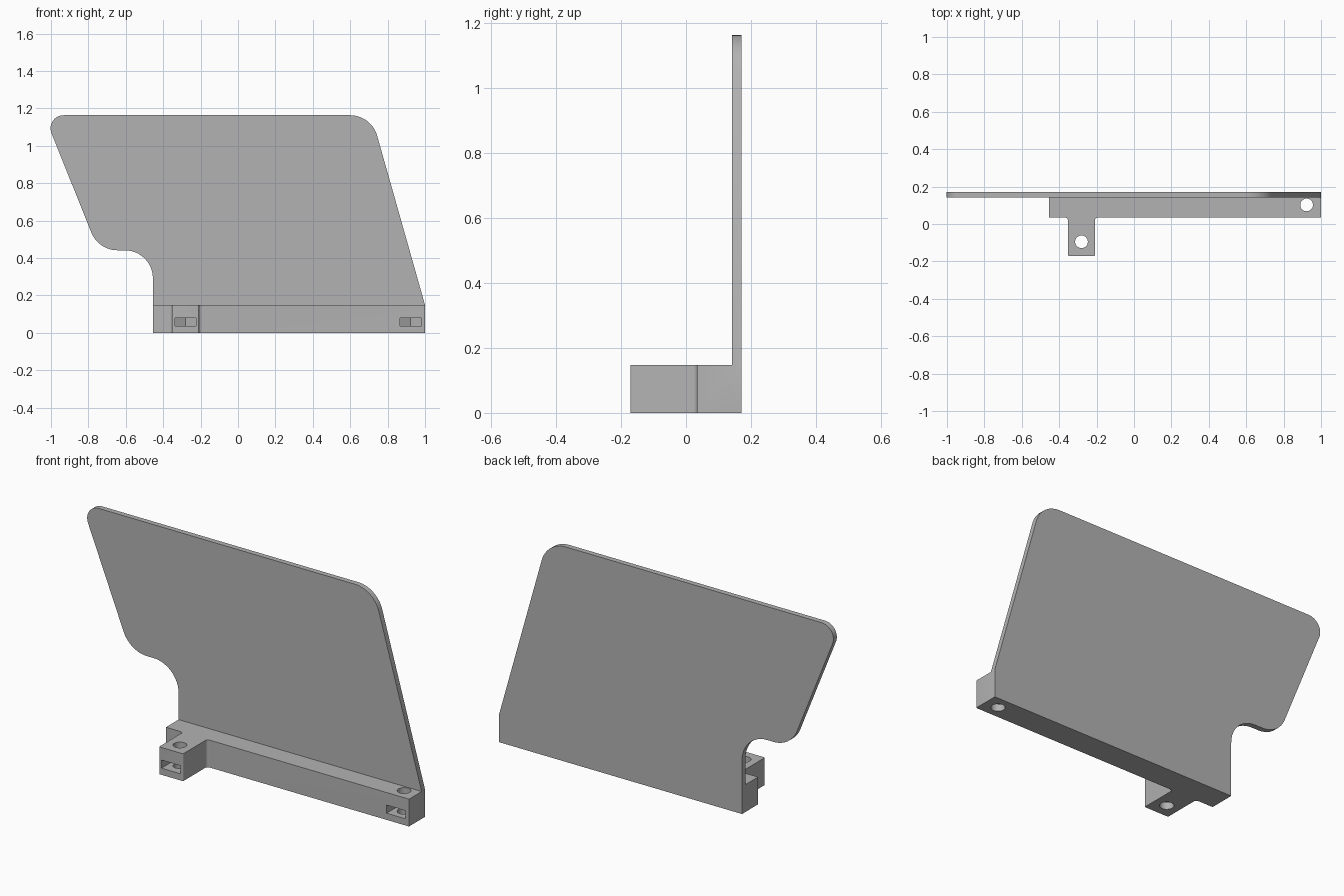
import bpy, bmesh, math
from mathutils import Vector, Matrix

if "Cube" in bpy.data.objects:
    bpy.data.objects.remove(bpy.data.objects["Cube"])

grey = bpy.data.materials.new("plain grey")
grey.use_nodes = True
grey.diffuse_color = (0.45, 0.45, 0.45, 1)
grey.node_tree.nodes["Principled BSDF"].inputs["Base Color"].default_value = grey.diffuse_color


def rounded(corners, steps=12):
    """Outline with each corner (x, y, radius) replaced by a tangent arc."""
    out = []
    for i, (x, y, r) in enumerate(corners):
        p = Vector((x, y))
        if r == 0:
            out.append(p)
            continue
        a = (Vector(corners[i - 1][:2]) - p).normalized()
        b = (Vector(corners[(i + 1) % len(corners)][:2]) - p).normalized()
        half = a.angle(b) / 2
        centre = p + (a + b).normalized() * r / math.sin(half)
        start = p + a * r / math.tan(half) - centre
        end = p + b * r / math.tan(half) - centre
        turn = math.atan2(start.x * end.y - start.y * end.x, start.dot(end))
        out += [centre + Matrix.Rotation(turn * k / steps, 2) @ start
                for k in range(steps + 1)]
    return out


def prism(name, outline, low, high, upright=False):
    """Extrude an outline along z, or along y when upright."""
    bm = bmesh.new()
    place = lambda p, d: (p.x, d, p.y) if upright else (p.x, p.y, d)
    face = bm.faces.new([bm.verts.new(place(p, low)) for p in outline])
    new = bmesh.ops.extrude_face_region(bm, geom=[face])["geom"]
    shift = (0, high - low, 0) if upright else (0, 0, high - low)
    bmesh.ops.translate(bm, vec=shift, verts=[v for v in new if isinstance(v, bmesh.types.BMVert)])
    bmesh.ops.recalc_face_normals(bm, faces=bm.faces)
    mesh = bpy.data.meshes.new(name)
    bm.to_mesh(mesh)
    bm.free()
    mesh.materials.append(grey)
    obj = bpy.data.objects.new(name, mesh)
    bpy.context.collection.objects.link(obj)
    return obj


def combine(target, tool, operation):
    """Apply an exact boolean and remove the tool."""
    mod = target.modifiers.new(operation.title(), "BOOLEAN")
    mod.operation, mod.solver, mod.object = operation, "EXACT", tool
    bpy.context.view_layer.objects.active = target
    bpy.ops.object.modifier_apply(modifier=mod.name)
    bpy.data.objects.remove(tool)


LEFT, BASE_H, PLATE_Y, BACK = -0.455, 0.148, 0.142, 0.171

# Upright panel with the stepped lower corner
panel = prism("panel_with_mount", rounded([
    (LEFT, 0, 0), (1, 0, 0), (1, BASE_H, 0), (0.713, 1.163, 0.15),
    (-1.036, 1.163, 0.07), (-0.746, 0.441, 0.15), (LEFT, 0.441, 0.15)]),
    PLATE_Y, BACK, upright=True)

# Mounting rail with its forward tab
rail = prism("mounting_rail", rounded([
    (LEFT, PLATE_Y, 0), (LEFT, 0.034, 0), (-0.353, 0.034, 0.015), (-0.353, -BACK, 0.006),
    (-0.209, -BACK, 0.006), (-0.209, 0.034, 0.015), (1, 0.034, 0.004), (1, PLATE_Y, 0)], 6),
    0, BASE_H)
combine(panel, rail, "UNION")

# Screw holes and the nut slots that open to the front
for x, y, front in ((-0.281, -0.095, -0.2), (0.923, 0.102, 0)):
    ring = lambda r, n: [Vector((x + r * math.sin(math.tau * k / n),
                                 y + r * math.cos(math.tau * k / n))) for k in range(n)]
    hexagon = ring(0.066, 6)
    pocket = [hexagon[5], hexagon[0], hexagon[1],
              Vector((hexagon[1].x, front)), Vector((hexagon[5].x, front))]
    combine(panel, prism("nut_slot", pocket, 0.036, 0.08), "DIFFERENCE")
    combine(panel, prism("screw_hole", ring(0.034, 32), -0.1, 0.3), "DIFFERENCE")

# Smooth the arcs, keep the edges sharp
bpy.ops.object.select_all(action="DESELECT")
panel.select_set(True)
bpy.context.view_layer.objects.active = panel
bpy.ops.object.shade_smooth_by_angle(angle=math.radians(30))
